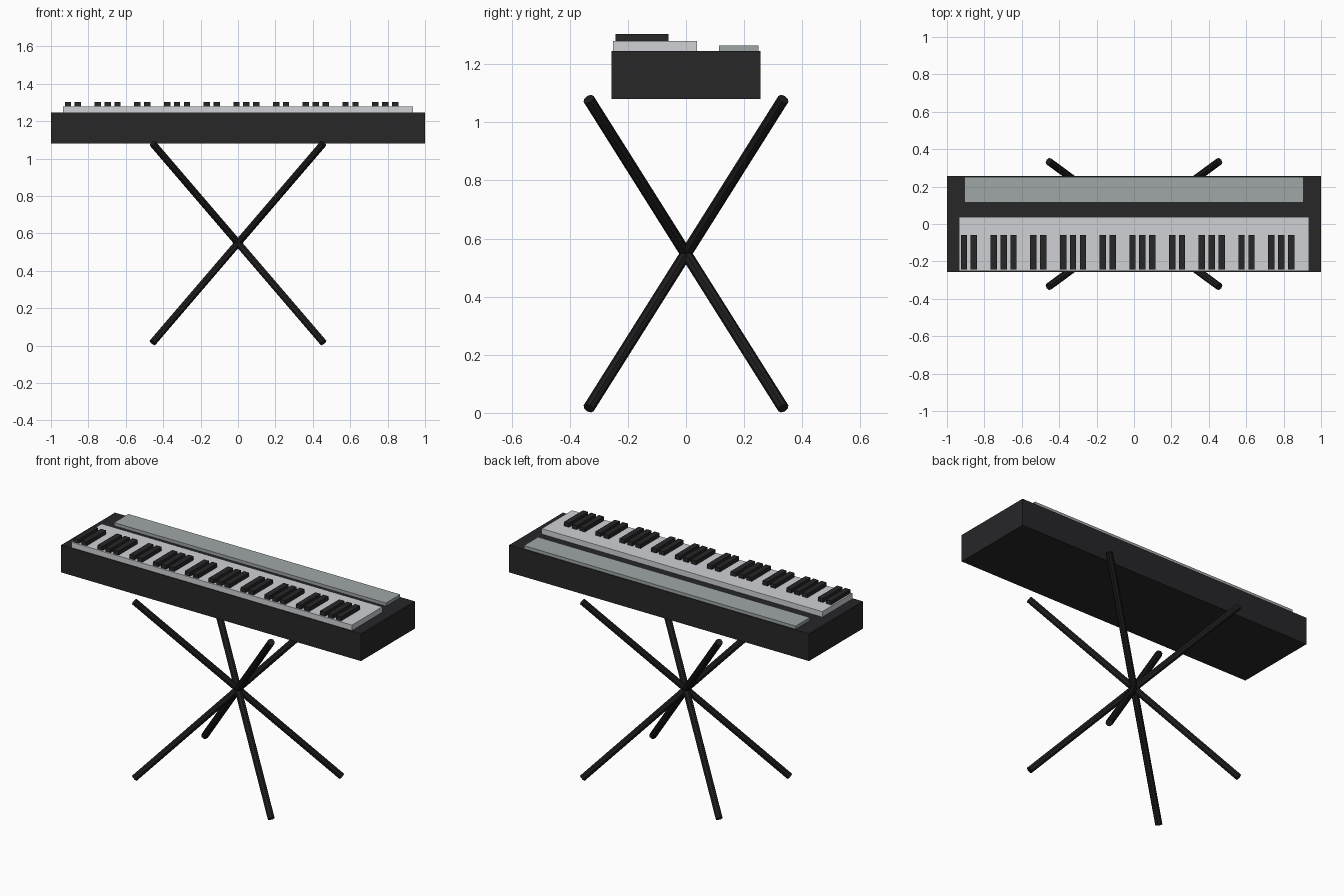
import bpy
from mathutils import Vector

if "Cube" in bpy.data.objects:
    bpy.data.objects.remove(bpy.data.objects["Cube"])


def material(name, rgb):
    m = bpy.data.materials.new(name)
    m.diffuse_color = (*rgb, 1)
    m.use_nodes = True
    m.node_tree.nodes["Principled BSDF"].inputs["Base Color"].default_value = m.diffuse_color
    return m


BLACK = material("black", (0.02, 0.02, 0.022))
LEG = material("leg_black", (0.012, 0.012, 0.012))
WHITE = material("key_white", (0.62, 0.64, 0.66))
PANEL = material("panel_grey", (0.35, 0.38, 0.39))


def box(name, x, y, z, mat):
    """Box from (min, max) ranges."""
    bpy.ops.mesh.primitive_cube_add(size=1, location=[sum(r) / 2 for r in (x, y, z)])
    ob = bpy.context.object
    ob.name = name
    ob.scale = [r[1] - r[0] for r in (x, y, z)]
    bpy.ops.object.transform_apply(location=False, rotation=False, scale=True)
    ob.data.materials.append(mat)
    return ob


def bar(name, a, b, radius, mat):
    """Eight-sided bar between two points."""
    a, b = Vector(a), Vector(b)
    bpy.ops.mesh.primitive_cylinder_add(vertices=8, radius=radius,
                                        depth=(b - a).length, location=(a + b) / 2)
    ob = bpy.context.object
    ob.name = name
    ob.rotation_euler = (b - a).to_track_quat('Z', 'Y').to_euler()
    ob.data.materials.append(mat)
    return ob


# Keyboard case, white key bed and rear control panel
box("case", (-1, 1), (-0.256, 0.256), (1.081, 1.246), BLACK)
box("white_keys", (-0.936, 0.936), (-0.251, 0.038), (1.242, 1.279), WHITE)
box("control_panel", (-0.907, 0.907), (0.114, 0.25), (1.242, 1.265), PANEL)

# Black keys in groups of two and three, five octaves
PITCH = 0.053
for octave in range(5):
    for step in (0, 1, 3, 4, 5):
        x = -0.909 + PITCH * (7 * octave + step)
        box("black_key", (x - 0.017, x + 0.017), (-0.243, -0.06), (1.275, 1.303), BLACK)

# Stand: four diagonal bars crossing at the centre
for sx in (-1, 1):
    for sy in (-1, 1):
        bar("stand_leg", (sx * 0.456, sy * 0.335, 0.016),
            (-sx * 0.456, -sy * 0.335, 1.08), 0.02, LEG)
